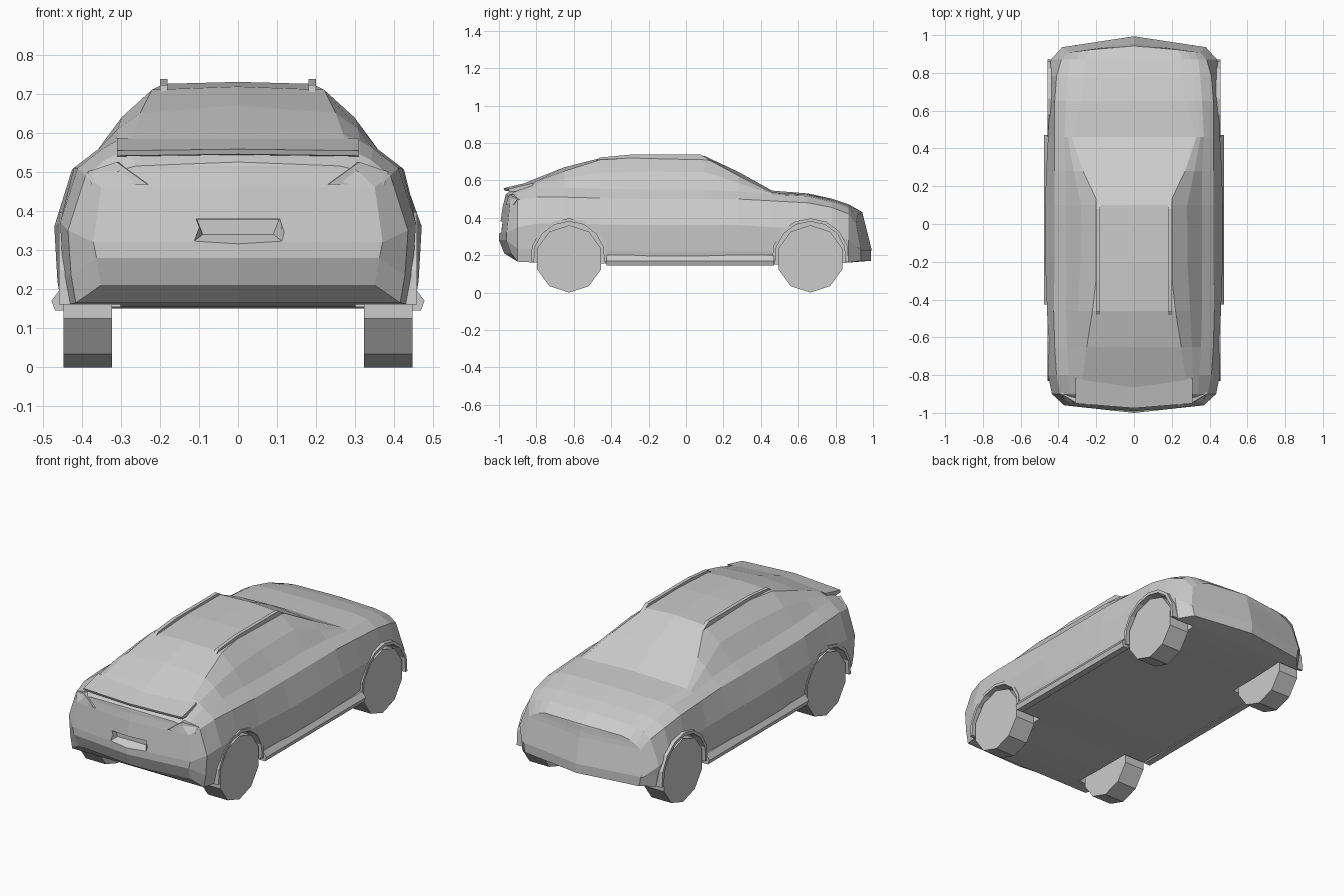
import bpy, bmesh, math

if "Cube" in bpy.data.objects:
    bpy.data.objects.remove(bpy.data.objects["Cube"])


def make(name, verts, faces):
    me = bpy.data.meshes.new(name)
    me.from_pydata(verts, [], faces)
    bm = bmesh.new()
    bm.from_mesh(me)
    bmesh.ops.recalc_face_normals(bm, faces=bm.faces)
    bm.to_mesh(me)
    bm.free()
    ob = bpy.data.objects.new(name, me)
    bpy.context.collection.objects.link(ob)
    return ob


def bridge(name, a, b):
    """Closed solid between two matching outlines."""
    n = len(a)
    faces = [tuple(range(n)), tuple(range(n, 2 * n))]
    faces += [(i, (i + 1) % n, n + (i + 1) % n, n + i) for i in range(n)]
    return make(name, a + b, faces)


def prism_x(name, yz, x0, x1):
    return bridge(name, [(x0, y, z) for y, z in yz], [(x1, y, z) for y, z in yz])


def mirror(ob):
    ob.modifiers.new("mirror", 'MIRROR')
    return ob


def circle(cy, cz, r, n, a0=-90, a1=270, closed=True):
    steps = n if closed else n - 1
    angs = [math.radians(a0 + (a1 - a0) * i / steps) for i in range(n)]
    return [(cy + r * math.cos(t), cz + r * math.sin(t)) for t in angs]


# Body stations: y, floor z, max x, shoulder x/z, waist x/z, roof edge x/z, top z
STATIONS = [
    (-.97, .21, .37, .35, .46, .31, .50, .26, .515, .525),
    (-.90, .165, .435, .39, .49, .34, .53, .28, .555, .57),
    (-.80, .16, .455, .41, .51, .345, .56, .27, .595, .61),
    (-.65, .155, .455, .42, .51, .355, .56, .25, .65, .67),
    (-.46, .155, .46, .425, .505, .36, .555, .22, .71, .718),
    (-.20, .15, .47, .42, .50, .36, .55, .19, .725, .73),
    (.10, .15, .47, .42, .50, .36, .55, .185, .722, .73),
    (.28, .15, .465, .42, .50, .36, .54, .27, .625, .645),
    (.46, .15, .455, .42, .49, .37, .525, .33, .535, .545),
    (.65, .15, .45, .42, .48, .36, .515, .28, .525, .53),
    (.78, .155, .45, .41, .455, .35, .485, .26, .495, .502),
    (.87, .16, .44, .385, .42, .34, .45, .25, .465, .472),
    (.96, .17, .38, .35, .365, .32, .39, .24, .42, .43),
]


def tail_y(z):
    return -1.0 + max(0, z - .38) * .25 + max(0, .28 - z) * .4


def nose_y(z):
    return 1.0 - .25 * max(0, z - .2) - .4 * max(0, .2 - z)


# Body shell
verts, faces, rings = [], [], []
for k, (y, zb, w, sx, sz, wx, wz, rx, rz, zt) in enumerate(STATIONS):
    half = [(0, zb), (w - .02, zb), (w - .008, zb + .07), (w, sz - .14), (sx, sz), (wx, wz),
            (.55 * wx + .45 * rx, .45 * wz + .55 * rz), (rx, rz), (0, zt)]
    loop = half + [(-x, z) for x, z in half[-2:0:-1]]
    ring = []
    for x, z in loop:
        yy = y
        if k == 0:
            yy = tail_y(z) + .3 * x * x
        elif k == len(STATIONS) - 1:
            yy = nose_y(z) - .4 * x * x
        ring.append(len(verts))
        verts.append((x, yy, z))
    rings.append(ring)
for a, b in zip(rings, rings[1:]):
    m = len(a)
    faces += [(a[i], a[(i + 1) % m], b[(i + 1) % m], b[i]) for i in range(m)]
# Rounded tail and nose caps
for ring, fy in ((rings[0], tail_y), (rings[-1], nose_y)):
    centre = [ring[0]]
    for i in range(1, 8):
        z = verts[ring[i]][2]
        centre.append(len(verts))
        verts.append((0, fy(z), z))
    centre.append(ring[8])
    for side in (ring[:9], [ring[0]] + ring[:7:-1]):
        for i in range(8):
            f = (centre[i], centre[i + 1], side[i + 1], side[i])
            faces.append(tuple(dict.fromkeys(f)))
body = make("body", verts, faces)


def cut(cutter):
    cutter.hide_render = True
    cutter.display_type = 'WIRE'
    mod = body.modifiers.new(cutter.name, 'BOOLEAN')
    mod.operation = 'DIFFERENCE'
    mod.solver = 'EXACT'
    mod.object = cutter


# Wheels, wheel wells and arch lips
for label, cy in (("rear", -.625), ("front", .665)):
    for s, side in ((1, "right"), (-1, "left")):
        cut(prism_x(f"{label}_{side}_arch_cutter", circle(cy, .19, .2, 12), s * .3, s * .6))
        prism_x(f"{label}_{side}_wheel", circle(cy, .18, .18, 10), s * .322, s * .447)
    lip = circle(cy, .19, .207, 9, -8, 188, False) + circle(cy, .19, .19, 9, 188, -8, False)
    mirror(prism_x(f"{label}_arch_lips", lip, .40, .458))

# Number plate recess in the tail
outer = [(-.135, .305), (.135, .305), (.11, .38), (-.11, .38)]
inner = [(-.09, .34), (.09, .34), (.105, .378), (-.105, .378)]
cut(bridge("plate_recess_cutter", [(x, -1.02, z) for x, z in outer],
           [(x, -.955, z) for x, z in inner]))

# Tail spoiler with swept ends
lip = [(-.975, .558), (-.97, .545), (-.86, .54), (-.84, .59)]
mirror(bridge("tail_spoiler", [(0, y, z) for y, z in lip],
              [(.31, y + .025, z - .004) for y, z in lip]))

# Tail lamps
lamp = [(.23, -.965, .467), (.375, -.925, .467), (.385, -.90, .50), (.31, -.945, .525)]
mirror(bridge("tail_lamps", lamp, [(x - .01, y + .06, z) for x, y, z in lamp]))

# Side sills
sill = [(.43, .145), (.468, .145), (.477, .17), (.455, .20), (.43, .20)]
mirror(bridge("side_sills", [(x, -.425, z) for x, z in sill], [(x, .47, z) for x, z in sill]))

# Roof rails
rail = [(-.5, .69), (-.46, .722), (-.3, .737), (.08, .737), (.14, .70)]
mirror(prism_x("roof_rails", rail, .18, .2))
